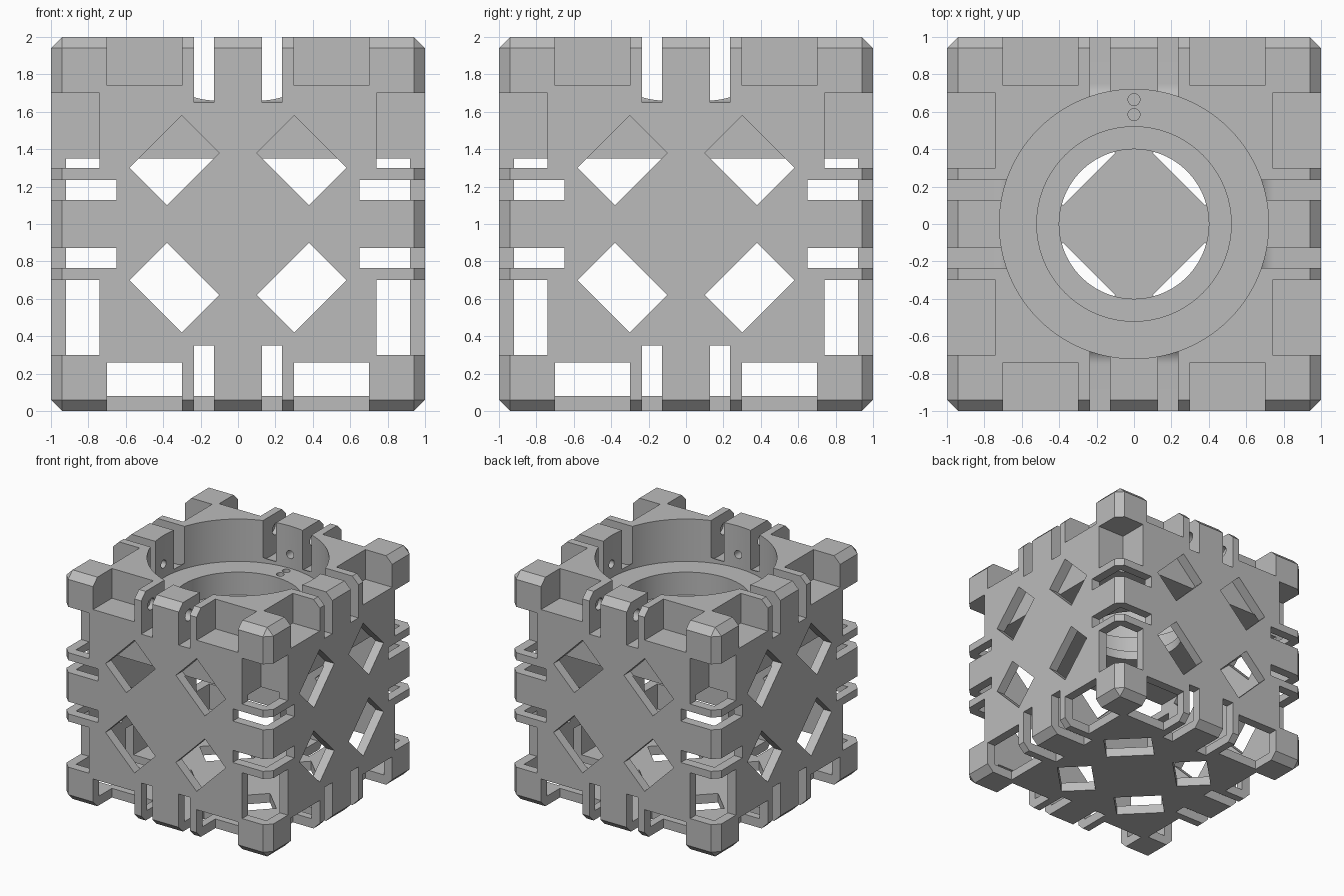
import bpy, bmesh, math
from mathutils import Matrix, Vector

if "Cube" in bpy.data.objects:
    bpy.data.objects.remove(bpy.data.objects["Cube"])

C = Vector((0, 0, 1))
WALL = 0.08

grey = bpy.data.materials.new("plain_grey")
grey.use_nodes = True
colour = (0.5, 0.5, 0.5, 1)
grey.diffuse_color = colour
grey.node_tree.nodes["Principled BSDF"].inputs["Base Color"].default_value = colour


def add_box(bm, size, matrix):
    bmesh.ops.create_cube(bm, size=1, matrix=matrix @ Matrix.Diagonal((*size, 1)))


def add_cylinder(bm, radius, length, matrix, segments=96):
    bmesh.ops.create_cone(bm, cap_ends=True, segments=segments, radius1=radius,
                          radius2=radius, depth=length, matrix=matrix)


def add_prism(bm, points, thickness, matrix):
    """Extrude an outline in the local xy plane, centred on local z."""
    face = bm.faces.new([bm.verts.new(matrix @ Vector((x, y, -thickness / 2)))
                         for x, y in points])
    out = bmesh.ops.extrude_face_region(bm, geom=[face])
    verts = [v for v in out["geom"] if isinstance(v, bmesh.types.BMVert)]
    move = matrix.to_3x3() @ Vector((0, 0, thickness))
    bmesh.ops.translate(bm, verts=verts, vec=move)


def make_object(name, bm):
    bmesh.ops.recalc_face_normals(bm, faces=bm.faces)
    mesh = bpy.data.meshes.new(name)
    bm.to_mesh(mesh)
    bm.free()
    obj = bpy.data.objects.new(name, mesh)
    bpy.context.collection.objects.link(obj)
    return obj


def carve(name, bm):
    cutter = make_object(name, bm)
    mod = body.modifiers.new(name, "BOOLEAN")
    mod.operation, mod.solver, mod.object = "DIFFERENCE", "EXACT", cutter
    bpy.context.view_layer.objects.active = body
    bpy.ops.object.modifier_apply(modifier=name)
    bpy.data.objects.remove(cutter)


# Frames for the twelve edges: local z runs along the edge, x and y point inward
def edge_frames():
    for axis in range(3):
        for su in (-1, 1):
            for sv in (-1, 1):
                u, v, w = (Vector((0, 0, 0)) for _ in range(3))
                w[axis], u[(axis + 1) % 3], v[(axis + 2) % 3] = 1, -su, -sv
                yield Matrix.Translation(C - u - v) @ Matrix((u, v, w)).transposed().to_4x4()


# Chamfered cube body
bm = bmesh.new()
add_box(bm, (2, 2, 2), Matrix.Translation(C))
bmesh.ops.bevel(bm, geom=bm.edges[:], offset=0.06, segments=1, affect="EDGES")
body = make_object("cube_frame", bm)
body.data.materials.append(grey)

# Square notches and narrow round-cornered strap slots along every edge
bm = bmesh.new()
depth, fillet, out = 0.35, 0.1, -0.1
arc = [(depth - fillet + fillet * math.cos(a), depth - fillet + fillet * math.sin(a))
       for a in (math.pi / 2 * i / 12 for i in range(13))]
slot = [(out, out), (depth, out)] + arc + [(out, depth)]
for frame in edge_frames():
    for side in (-1, 1):
        add_box(bm, (0.52, 0.52, 0.4), frame @ Matrix.Translation((0, 0, 0.5 * side)))
        add_prism(bm, slot, 0.107, frame @ Matrix.Translation((0, 0, 0.181 * side)))
carve("edge_cutter", bm)

# Slanted windows on the four sides and the floor
bm = bmesh.new()
turns = [Matrix.Rotation(math.pi / 2 * i, 4, "Z") @ Matrix.Rotation(math.pi / 2, 4, "X")
         for i in range(4)] + [Matrix.Rotation(math.pi, 4, "X")]
for turn in turns:
    for i in range(4):
        spin = Matrix.Rotation(math.pi / 4 + math.pi / 2 * i, 4, "Z")
        place = Matrix.Translation((0.481, 0, 1))
        add_box(bm, (0.283, 0.396, 0.18), Matrix.Translation(C) @ turn @ spin @ place)
carve("window_cutter", bm)

# Hollow chamber below the socket
bm = bmesh.new()
inner = 2 - 2 * WALL
add_box(bm, (inner, inner, 1.35 - WALL), Matrix.Translation((0, 0, (1.35 + WALL) / 2)))
carve("chamber_cutter", bm)

# Stepped round socket, each step given as radius and floor height
for radius, floor in ((0.72, 1.63), (0.52, 1.43), (0.4, 1.2)):
    bm = bmesh.new()
    add_cylinder(bm, radius, 2.2 - floor, Matrix.Translation((0, 0, (2.2 + floor) / 2)))
    carve("socket_cutter", bm)

# Cross holes through the rim posts, set-screw holes and the two wire holes
bm = bmesh.new()
for i in range(4):
    turn = Matrix.Rotation(math.pi / 2 * i, 4, "Z")
    add_cylinder(bm, 0.05, 0.56, turn @ Matrix.Translation((0, 0.86, 1.86))
                 @ Matrix.Rotation(math.pi / 2, 4, "Y"), 24)
    add_cylinder(bm, 0.035, 0.2, turn @ Matrix.Translation((0, 0.7, 1.75))
                 @ Matrix.Rotation(math.pi / 2, 4, "X"), 24)
for y in (0.585, 0.665):
    add_cylinder(bm, 0.032, 0.4, Matrix.Translation((0, y, 1.6)), 24)
carve("hole_cutter", bm)

# Smooth the round walls, keep the edges crisp
bpy.ops.object.select_all(action="DESELECT")
body.select_set(True)
bpy.context.view_layer.objects.active = body
bpy.ops.object.shade_smooth_by_angle(angle=math.radians(30))
